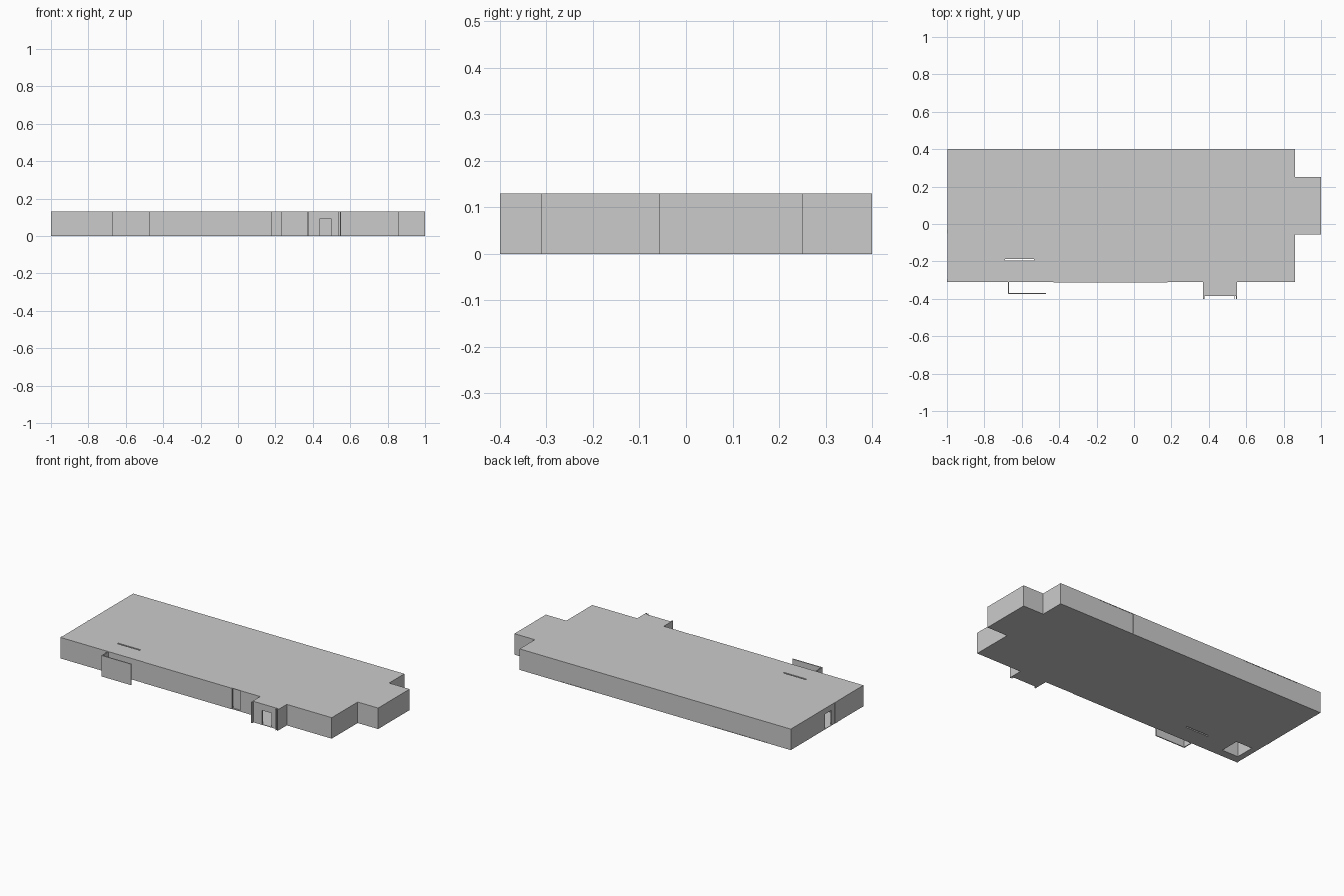
import bpy, bmesh

if "Cube" in bpy.data.objects:
    bpy.data.objects.remove(bpy.data.objects["Cube"])

H = 0.13      # wall height
T = 0.008     # wall thickness
S = 0.003     # slab thickness


def box(name, x0, x1, y0, y1, z0=0.0, z1=H):
    bm = bmesh.new()
    bmesh.ops.create_cube(bm, size=1)
    for v in bm.verts:
        v.co = ((x0 + x1) / 2 + v.co.x * (x1 - x0),
                (y0 + y1) / 2 + v.co.y * (y1 - y0),
                (z0 + z1) / 2 + v.co.z * (z1 - z0))
    me = bpy.data.meshes.new(name)
    bm.to_mesh(me)
    bm.free()
    ob = bpy.data.objects.new(name, me)
    bpy.context.collection.objects.link(ob)
    return ob


def slab(name, outline, z):
    bm = bmesh.new()
    face = bm.faces.new([bm.verts.new((x, y, z)) for x, y in outline])
    ext = bmesh.ops.extrude_face_region(bm, geom=[face])
    verts = [g for g in ext["geom"] if isinstance(g, bmesh.types.BMVert)]
    bmesh.ops.translate(bm, verts=verts, vec=(0, 0, S))
    bmesh.ops.recalc_face_normals(bm, faces=bm.faces)
    me = bpy.data.meshes.new(name)
    bm.to_mesh(me)
    bm.free()
    ob = bpy.data.objects.new(name, me)
    bpy.context.collection.objects.link(ob)
    return ob


def cut(ob, x0, x1, y0, y1, z0, z1):
    cutter = box(ob.name + "_cutter", x0, x1, y0, y1, z0, z1)
    cutter.hide_render = True
    cutter.hide_set(True)
    cutter.display_type = 'WIRE'
    mod = ob.modifiers.new("opening", 'BOOLEAN')
    mod.operation = 'DIFFERENCE'
    mod.solver = 'EXACT'
    mod.object = cutter
    bpy.context.view_layer.objects.active = ob
    bpy.ops.object.modifier_apply(modifier=mod.name)
    bpy.data.objects.remove(cutter)


def ring(name, x0, x1, y0, y1, t):
    # four walls around a shaft
    box(name + "_front", x0 - t, x1 + t, y0 - t, y0, S, H - S)
    box(name + "_back", x0 - t, x1 + t, y1, y1 + t, S, H - S)
    box(name + "_left", x0 - t, x0, y0, y1, S, H - S)
    box(name + "_right", x1, x1 + t, y0, y1, S, H - S)


# floor and roof slabs sharing one plan outline
plan = [(-0.995, -0.31), (0.372, -0.31), (0.372, -0.38), (0.55, -0.38),
        (0.55, -0.31), (0.858, -0.31), (0.858, -0.055), (0.999, -0.055),
        (0.999, 0.25), (0.858, 0.25), (0.858, 0.4), (-0.995, 0.4)]
floor = slab("floor", plan, 0)
roof = slab("roof", plan, H - S)
slot = (-0.69, -0.535, -0.196, -0.187)
for ob in (floor, roof):
    cut(ob, *slot, -0.1, 0.3)
stair = (-0.96, -0.85, -0.26, -0.14)
cut(floor, *stair, -0.1, 0.05)
ring("slot_wall", *slot, 0.004)
ring("stair_wall", *stair, 0.005)

# back wall in segments, alternately stepped by a hair
xs = [-0.998, -0.83, -0.45, 0.34, 0.58, 0.86]
for i, (a, b) in enumerate(zip(xs, xs[1:])):
    d = 0.0015 * (i % 2)
    box("back_wall", a, b, 0.4 - T, 0.4 - d)

# front wall, with a full-height opening
box("front_wall_left", -0.998, -0.43, -0.311, -0.311 + T)
box("front_wall_middle", -0.43, 0.178, -0.3125, -0.311 + T)
box("front_wall_near_porch", 0.232, 0.372, -0.311, -0.311 + T)
box("front_wall_right", 0.55, 0.86, -0.311, -0.311 + T)
box("front_recess_panel", 0.178, 0.232, -0.300, -0.294)

# left wall with doorway and pilaster
left = box("left_wall", -0.998, -0.998 + T, -0.311, 0.4)
cut(left, -1.1, -0.9, 0.0, 0.065, S, 0.095)
box("left_pilaster", -1.0, -0.985, -0.052, -0.03)
box("left_corner_post", -1.0, -0.985, -0.311, -0.295)

# right end with its bay
for y0, y1 in ((-0.311, -0.055), (0.25, 0.4)):
    box("right_wall", 0.86 - T, 0.86, y0, y1)
box("bay_end_wall", 1 - T, 1, -0.057, 0.251)
box("bay_front_wall", 0.86 - T, 1, -0.057, -0.057 + T)
box("bay_back_wall", 0.86 - T, 1, 0.251 - T, 0.251)

# entrance porch with open doorway
box("porch_side_left", 0.37, 0.376, -0.4, -0.303)
box("porch_side_right", 0.546, 0.552, -0.4, -0.303)
box("porch_post_right", 0.536, 0.54, -0.4, -0.38)
porch = box("porch_front_wall", 0.372, 0.55, -0.385, -0.378)
cut(porch, 0.435, 0.5, -0.5, -0.3, S, 0.09)

# free-standing L-shaped screen
box("screen_side", -0.674, -0.668, -0.375, -0.311)
box("screen_front", -0.674, -0.47, -0.375, -0.369)
